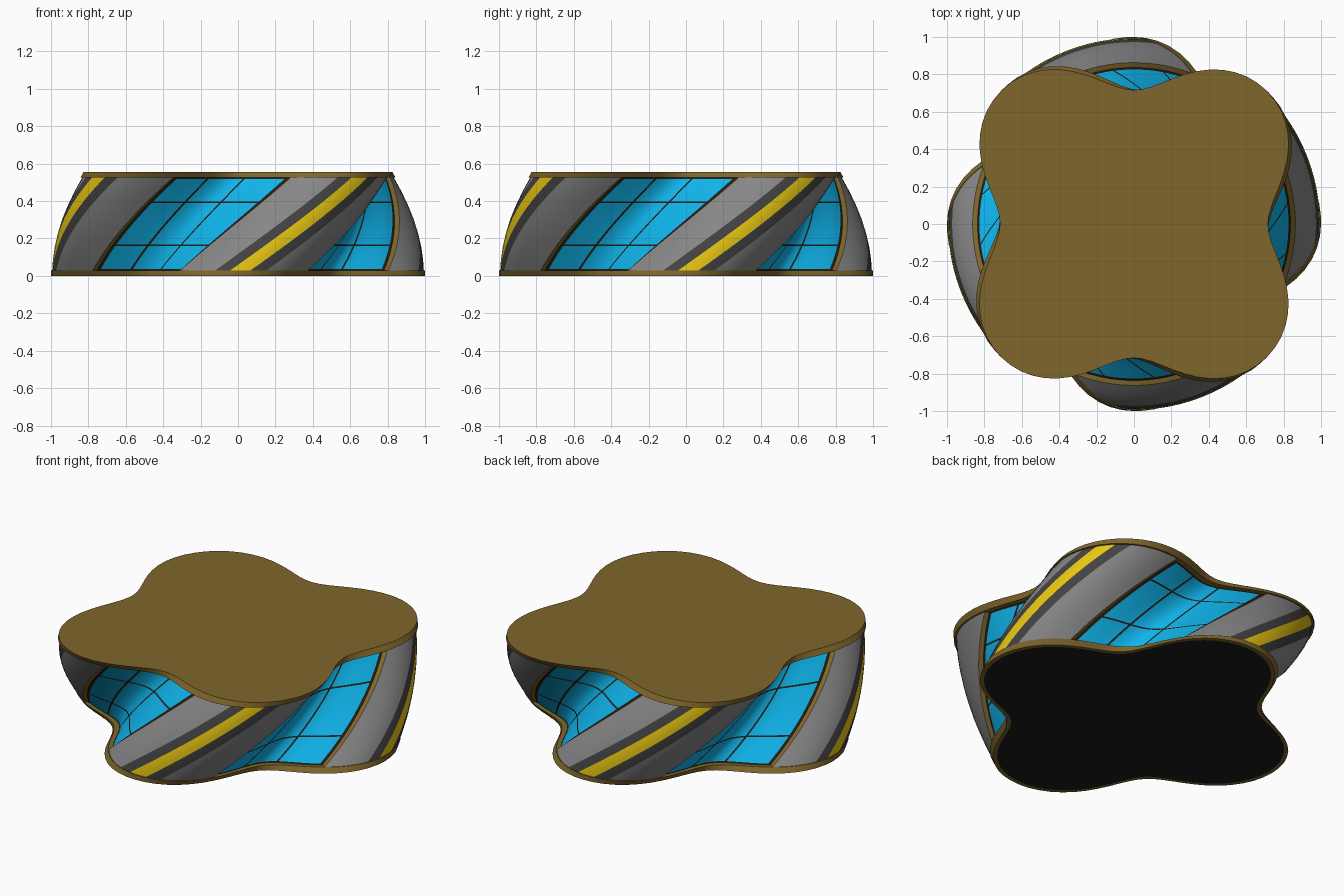
import bpy, bmesh
from math import sin, cos, radians

if "Cube" in bpy.data.objects:
    bpy.data.objects.remove(bpy.data.objects["Cube"])

H, TWIST = 0.555, 45.0        # height, degrees of twist
Z0, Z1 = 0.028, 0.527         # wall sits between the two slabs
EDGE, DEPTH = 23.5, 0.03      # half width of a rib, glass recess


def material(name, rgb):
    m = bpy.data.materials.new(name)
    m.diffuse_color = (*rgb, 1)
    m.use_nodes = True
    m.node_tree.nodes["Principled BSDF"].inputs["Base Color"].default_value = m.diffuse_color
    return m


GREY = material("grey", (0.24, 0.24, 0.24))
DARK = material("dark_grey", (0.055, 0.055, 0.055))
YELLOW = material("yellow", (0.80, 0.56, 0.006))
BROWN = material("bronze", (0.21, 0.133, 0.025))
BLUE = material("blue_glass", (0.005, 0.47, 0.86))
BLACK = material("black", (0.010, 0.010, 0.010))
LINE = material("mullion", (0.018, 0.014, 0.008))


def point(u, z, off):
    """Point on the twisted four-lobed wall; lobes lie at u = 0, 90, 180, 270."""
    a = radians(u)
    r = 0.867 + 0.145 * cos(4 * a) - 0.012 * cos(8 * a) + off
    t = radians(u + TWIST * z / H - 90)
    return (r * cos(t), r * sin(t), z)


def spread(a, b, n):
    return [a + (b - a) * i / n for i in range(n + 1)]


def finish(bm, name, mats):
    me = bpy.data.meshes.new(name)
    bm.to_mesh(me)
    bm.free()
    for m in mats:
        me.materials.append(m)
    ob = bpy.data.objects.new(name, me)
    bpy.context.collection.objects.link(ob)
    bpy.ops.object.select_all(action="DESELECT")
    ob.select_set(True)
    bpy.context.view_layer.objects.active = ob
    bpy.ops.object.shade_smooth_by_angle(angle=radians(35))
    return ob


def sheet(name, cols, zs, mat):
    """Surface through (u, offset) columns at the heights zs, on all four sides."""
    bm = bmesh.new()
    for k in range(4):
        g = [[bm.verts.new(point(u + 90 * k, z, o)) for z in zs] for u, o in cols]
        for a, b in zip(g, g[1:]):
            for j in range(len(zs) - 1):
                bm.faces.new((a[j], b[j], b[j + 1], a[j + 1]))
    return finish(bm, name, [mat])


def band(name, u0, u1, off, mat, z0=Z0, z1=Z1, nz=16):
    n = max(1, round((u1 - u0) / 2.5))
    return sheet(name, [(u, off) for u in spread(u0, u1, n)], spread(z0, z1, nz), mat)


SKIN = -0.006
GLASS = SKIN - DEPTH
BAR = GLASS + 0.004

# Ribs: grey flanks, dark bands, yellow centre stripe
band("rib_flank_left", -EDGE, -9.5, SKIN, GREY)
band("rib_band_left", -9.5, -4.8, SKIN, DARK)
band("rib_stripe", -4.8, 1.5, SKIN, YELLOW)
band("rib_band_right", 1.5, 6.5, SKIN, DARK)
band("rib_flank_right", 6.5, EDGE, SKIN, GREY)

# Bronze reveals at the sides of each glass panel
sheet("reveal_left", [(-EDGE, GLASS), (-EDGE, SKIN)], spread(Z0, Z1, 16), BROWN)
sheet("reveal_right", [(EDGE, SKIN), (EDGE, GLASS)], spread(Z0, Z1, 16), BROWN)

# Glass panels with upright and level bars
band("glass", EDGE, 90 - EDGE, GLASS, BLUE)
for i, (u, w) in enumerate([(EDGE + 0.5, 0.5), (35, 0.45), (50.5, 0.45), (89.5 - EDGE, 0.5)]):
    band(f"upright_bar_{i}", u - w, u + w, BAR, LINE)
for i, z in enumerate([Z0 + 0.005, 0.165, 0.395, Z1 - 0.005]):
    band(f"level_bar_{i}", EDGE, 90 - EDGE, BAR, LINE, z - 0.004, z + 0.004, 1)


def slab(name, z0, z1, off, base_mat):
    """Lobed slab that follows the twist; its underside is inset in another colour."""
    bm = bmesh.new()
    n = 96
    rings = [[bm.verts.new(point(i * 360 / n, z, o)) for i in range(n)]
             for z, o in ((z0, off - 0.025), (z0, off), (z1, off))]
    for a, b in zip(rings, rings[1:]):
        for i in range(n):
            j = (i + 1) % n
            bm.faces.new((a[i], a[j], b[j], b[i]))
    bm.faces.new(rings[2])
    bm.faces.new(rings[0][::-1]).material_index = 1
    return finish(bm, name, [BROWN, base_mat])


slab("base_slab", 0, 0.03, 0, BLACK)
slab("roof_slab", 0.525, H, 0.006, BROWN)
